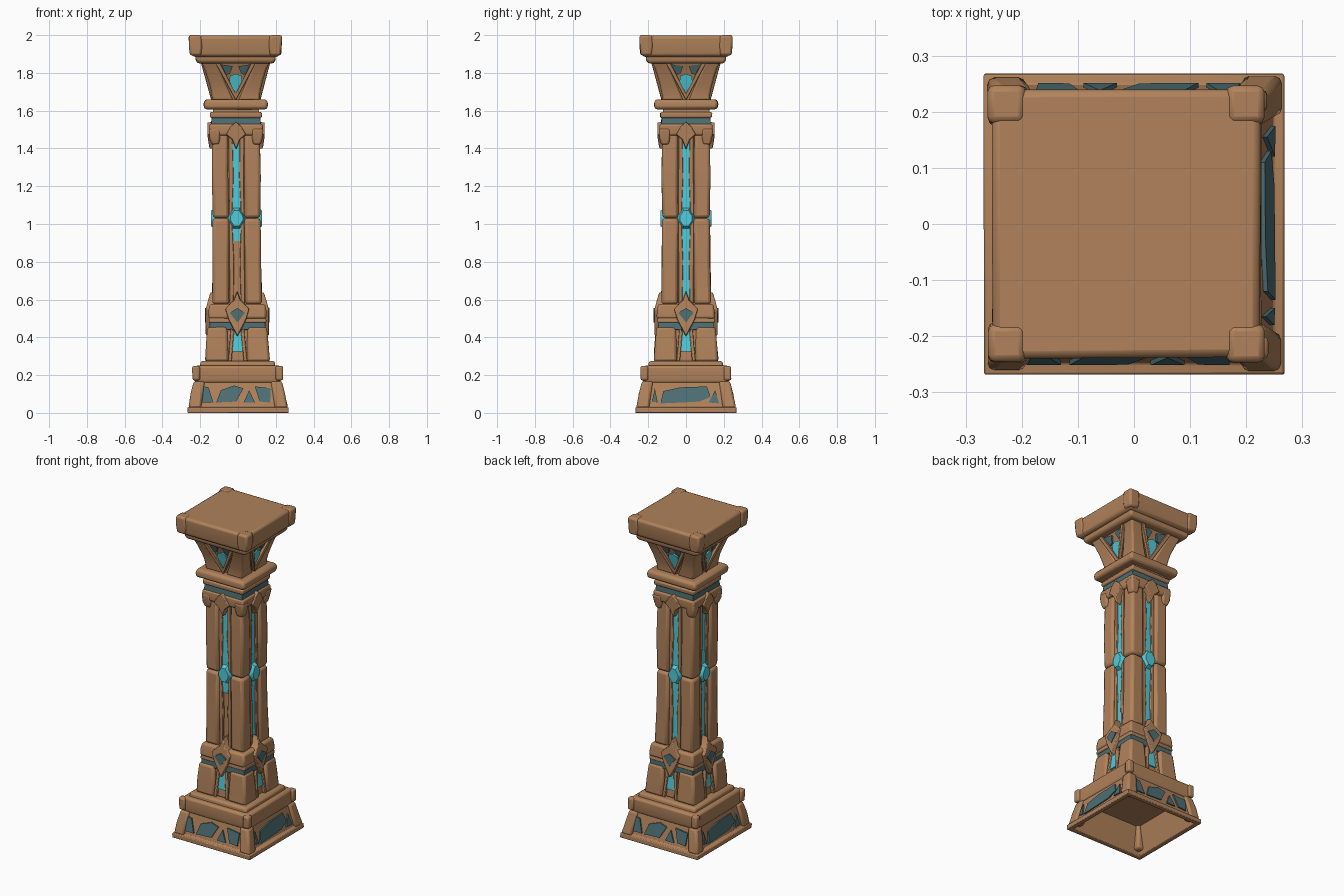
import bpy, bmesh, math, random
from mathutils import Vector, Matrix

if "Cube" in bpy.data.objects:
    bpy.data.objects.remove(bpy.data.objects["Cube"])

random.seed(4)


def material(name, rgb):
    m = bpy.data.materials.new(name)
    m.diffuse_color = (*rgb, 1)
    m.use_nodes = True
    m.node_tree.nodes["Principled BSDF"].inputs["Base Color"].default_value = m.diffuse_color
    return m


STONE = material("brown stone", (0.44, 0.225, 0.105))
CYAN = material("bright cyan crystal", (0.085, 0.60, 0.70))
TEAL = material("dull teal inlay", (0.075, 0.16, 0.175))


def lean(z):
    """The column drifts slightly to -x as it rises."""
    return -0.007 * z


def finish(name, bm, mat, bevel):
    for v in bm.verts:
        v.co.x += lean(v.co.z)
    bmesh.ops.recalc_face_normals(bm, faces=bm.faces)
    me = bpy.data.meshes.new(name)
    bm.to_mesh(me)
    bm.free()
    me.materials.append(mat)
    ob = bpy.data.objects.new(name, me)
    bpy.context.collection.objects.link(ob)
    if bevel:
        b = ob.modifiers.new("worn edges", 'BEVEL')
        b.width, b.segments, b.limit_method = bevel, 2, 'ANGLE'
        b.angle_limit = math.radians(35)
    bpy.ops.object.select_all(action='DESELECT')
    ob.select_set(True)
    bpy.context.view_layer.objects.active = ob
    bpy.ops.object.shade_smooth_by_angle(angle=math.radians(40))
    return ob


def skin(bm, rings):
    """Bridge equal-length vertex rings and cap both ends."""
    n = len(rings[0])
    for a, b in zip(rings, rings[1:]):
        for i in range(n):
            j = (i + 1) % n
            bm.faces.new((a[i], a[j], b[j], b[i]))
    bm.faces.new(rings[0])
    bm.faces.new(rings[-1])


def block(name, levels, mat=STONE, bevel=0.012, wear=0.002):
    """Square block lofted through (z, half width) levels."""
    bm = bmesh.new()
    rings = []
    for z, h in levels:
        rings.append([bm.verts.new((sx * h + random.uniform(-wear, wear),
                                    sy * h + random.uniform(-wear, wear), z))
                      for sx, sy in ((-1, -1), (1, -1), (1, 1), (-1, 1))])
    skin(bm, rings)
    return finish(name, bm, mat, bevel)


def corners(name, levels, bevel=0.012, wear=0.002):
    """Four corner stones lofted through (z, inner, outer) levels."""
    bm = bmesh.new()
    for sx, sy in ((-1, -1), (1, -1), (1, 1), (-1, 1)):
        rings = []
        for z, e, h in levels:
            w = h + random.uniform(-wear, wear)
            rings.append([bm.verts.new((sx * x, sy * y, z))
                          for x, y in ((e, e), (w, e), (w, w), (e, w))])
        skin(bm, rings)
    return finish(name, bm, mat=STONE, bevel=bevel)


def plates(name, outlines, depth, thick, mat=STONE, taper=1.0, bevel=0, sides=(0, 1, 2, 3)):
    """Extruded (u, z) outlines set on the chosen sides; depth(z) is the front surface."""
    bm = bmesh.new()
    for k in sides:
        turn = Matrix.Rotation(k * math.pi / 2, 3, 'Z')
        for pts in outlines:
            cu = sum(p[0] for p in pts) / len(pts)
            cz = sum(p[1] for p in pts) / len(pts)
            back = [bm.verts.new(turn @ Vector((u, thick - depth(z), z))) for u, z in pts]
            front = []
            for u, z in pts:
                u2, z2 = cu + (u - cu) * taper, cz + (z - cz) * taper
                front.append(bm.verts.new(turn @ Vector((u2, -depth(z2), z2))))
            skin(bm, [back, front])
    return finish(name, bm, mat, bevel)


def mirrored(pts):
    return [pts, [(-u, z) for u, z in pts]]


def symmetric(right):
    """Close a right-hand outline (top to bottom) with its mirror image."""
    return right + [(-u, z) for u, z in reversed(right) if u > 0]


# Hollow plinth with foot rim, corner posts and teal panels
block("plinth_shell", [(0.165, 0.19), (0.0, 0.24), (0.0, 0.268), (0.028, 0.268),
                       (0.034, 0.248), (0.17, 0.22)], bevel=0.004, wear=0.001)
corners("plinth_posts", [(0.025, 0.195, 0.264), (0.10, 0.185, 0.250), (0.168, 0.175, 0.234)])


def plinth_face(z):
    return 0.256 - (z - 0.034) * 0.206


panels_a = [[(-.19, .055), (-.13, .055), (-.155, .135), (-.18, .14)],
            [(-.115, .055), (-.01, .06), (.03, .13), (-.02, .145), (-.09, .12)],
            [(.03, .055), (.09, .055), (.06, .12)],
            [(.115, .06), (.17, .055), (.175, .13), (.09, .14)]]
panels_b = [[(-.18, .06), (-.15, .055), (-.165, .13)],
            [(-.135, .05), (-.02, .055), (.07, .06), (.13, .085), (.11, .14), (-.03, .135), (-.12, .115)],
            [(.12, .055), (.175, .05), (.155, .12)]]
plates("plinth_panels_front_back", panels_a, plinth_face, 0.009, TEAL, sides=(0, 2))
plates("plinth_panels_sides", panels_b, plinth_face, 0.009, TEAL, sides=(1, 3))

# Stepped slab above the plinth
block("plinth_slab", [(0.155, 0.222), (0.18, 0.23), (0.25, 0.228)])
corners("plinth_slab_corners", [(0.172, 0.20, 0.240), (0.248, 0.20, 0.240)], 0.01)
block("plinth_lip", [(0.24, 0.20), (0.275, 0.195)])

# Pedestal with corner stones, teal band and crystal slots
block("pedestal_core", [(0.27, 0.15), (0.46, 0.135)])
corners("pedestal_stones", [(0.272, 0.048, 0.172), (0.36, 0.05, 0.166), (0.455, 0.055, 0.157)], 0.014)
block("pedestal_teal_band", [(0.44, 0.149), (0.485, 0.147)], TEAL, 0.003)
block("pedestal_band", [(0.478, 0.153), (0.505, 0.15)], bevel=0.006)
block("pedestal_cap", [(0.498, 0.155), (0.54, 0.152), (0.577, 0.146)])


def pedestal_face(z):
    return 0.165 - (z - 0.3) * 0.08


plates("pedestal_slot_frames", mirrored([(.05, .275), (.032, .275), (.018, .43), (.035, .45)]),
       pedestal_face, 0.04, bevel=0.004)
plates("pedestal_crystals", [[(-.036, .325), (.036, .325), (.02, .43), (-.02, .43)]],
       lambda z: pedestal_face(z) - 0.008, 0.02, CYAN)

# Pointed ornaments at the foot and head of the shaft
plates("lower_ornaments", [symmetric([(0, .65), (.018, .60), (.068, .55), (.05, .49), (0, .395)])],
       lambda z: 0.168 - max(0, z - 0.55) * 0.3, 0.05, taper=0.9, bevel=0.004)
plates("lower_ornament_gems", [[(0, .555), (.04, .53), (0, .478), (-.04, .53)]],
       lambda z: 0.171, 0.008, TEAL)
plates("upper_ornaments", [symmetric([(0, 1.545), (.03, 1.52), (.056, 1.475), (.022, 1.445), (0, 1.39)])],
       lambda z: 0.152 - max(0, 1.47 - z) * 0.15, 0.05, taper=0.9, bevel=0.004)

# Shaft: recessed core, two tiers of corner pillars, slim rails and crystal strips
block("shaft_core", [(0.57, 0.105), (1.5, 0.102)], bevel=0)
corners("lower_shaft_pillars", [(0.575, 0.042, 0.132), (0.8, 0.043, 0.129), (1.03, 0.04, 0.127)], 0.016)
corners("upper_shaft_pillars", [(1.032, 0.04, 0.127), (1.25, 0.043, 0.128), (1.48, 0.044, 0.126)], 0.016)
plates("shaft_rails", mirrored([(.04, .58), (.04, 1.48), (.02, 1.48), (.015, 1.25), (.022, 1.09),
                                (.022, .97), (.015, .8), (.02, .58)]),
       lambda z: 0.118, 0.02, bevel=0.003)
plates("upper_crystal_strips", [[(-.022, 1.05), (.022, 1.05), (.02, 1.46), (-.02, 1.46)]],
       lambda z: 0.111, 0.01, CYAN)
plates("lower_crystal_strips", [[(-.02, .6), (.02, .6), (.022, 1.0), (-.022, 1.0)]],
       lambda z: 0.111, 0.01, CYAN, sides=(1, 2, 3))
plates("front_lower_crystal", [[(-.02, .91), (.02, .91), (.022, 1.0), (-.022, 1.0)]],
       lambda z: 0.111, 0.01, CYAN, sides=(0,))
plates("shaft_gems", [symmetric([(.018, 1.088), (.045, 1.045), (.045, 1.015), (.018, .972)])],
       lambda z: 0.135, 0.03, CYAN, taper=0.72)

# Neck rings
block("shaft_collar", [(1.468, 0.137), (1.50, 0.142), (1.53, 0.14)], bevel=0.01)
corners("collar_drops", [(1.42, 0.09, 0.13), (1.455, 0.085, 0.139), (1.505, 0.085, 0.145)], 0.01)
block("neck_teal_band", [(1.52, 0.132), (1.572, 0.128)], TEAL, 0.003)
block("neck_ring", [(1.562, 0.136), (1.592, 0.138)], bevel=0.008)
block("neck_core", [(1.58, 0.122), (1.62, 0.122)], bevel=0)
block("neck_slab", [(1.607, 0.166), (1.635, 0.17), (1.66, 0.164)], bevel=0.014)


# Flared capital with V frames around crystal shields
def flare(z):
    t = max(0.0, (z - 1.655) / 0.205)
    return 0.125 + 0.056 * t ** 1.6


heights = [1.655 + 0.205 * i / 6 for i in range(7)]
block("capital_core", [(z, flare(z) - 0.016) for z in heights], bevel=0)
corners("capital_corners", [(z, 0.014 + (z - 1.655) * 0.44, flare(z)) for z in heights], 0.01, 0.001)
plates("capital_frames", [[(-.108, 1.855), (-.084, 1.855), (0, 1.69), (.084, 1.855), (.108, 1.855), (0, 1.655)]],
       lambda z: flare(z) + 0.005, 0.022, bevel=0.003)
plates("capital_teal", mirrored([(.078, 1.845), (.015, 1.835), (.03, 1.795), (.05, 1.79)]),
       lambda z: flare(z) - 0.006, 0.012, TEAL)
plates("capital_crystals", [symmetric([(0, 1.795), (.03, 1.785), (.034, 1.755), (0, 1.685)])],
       lambda z: flare(z) - 0.004, 0.014, CYAN)

# Abacus and top slab with clasped corners
block("abacus", [(1.85, 0.203), (1.87, 0.212), (1.893, 0.212)])
block("top_slab", [(1.885, 0.228), (1.91, 0.237), (1.997, 0.239)], bevel=0.014)
corners("top_slab_corners", [(1.892, 0.18, 0.240), (1.94, 0.175, 0.246), (2.0, 0.18, 0.246)], 0.012)
